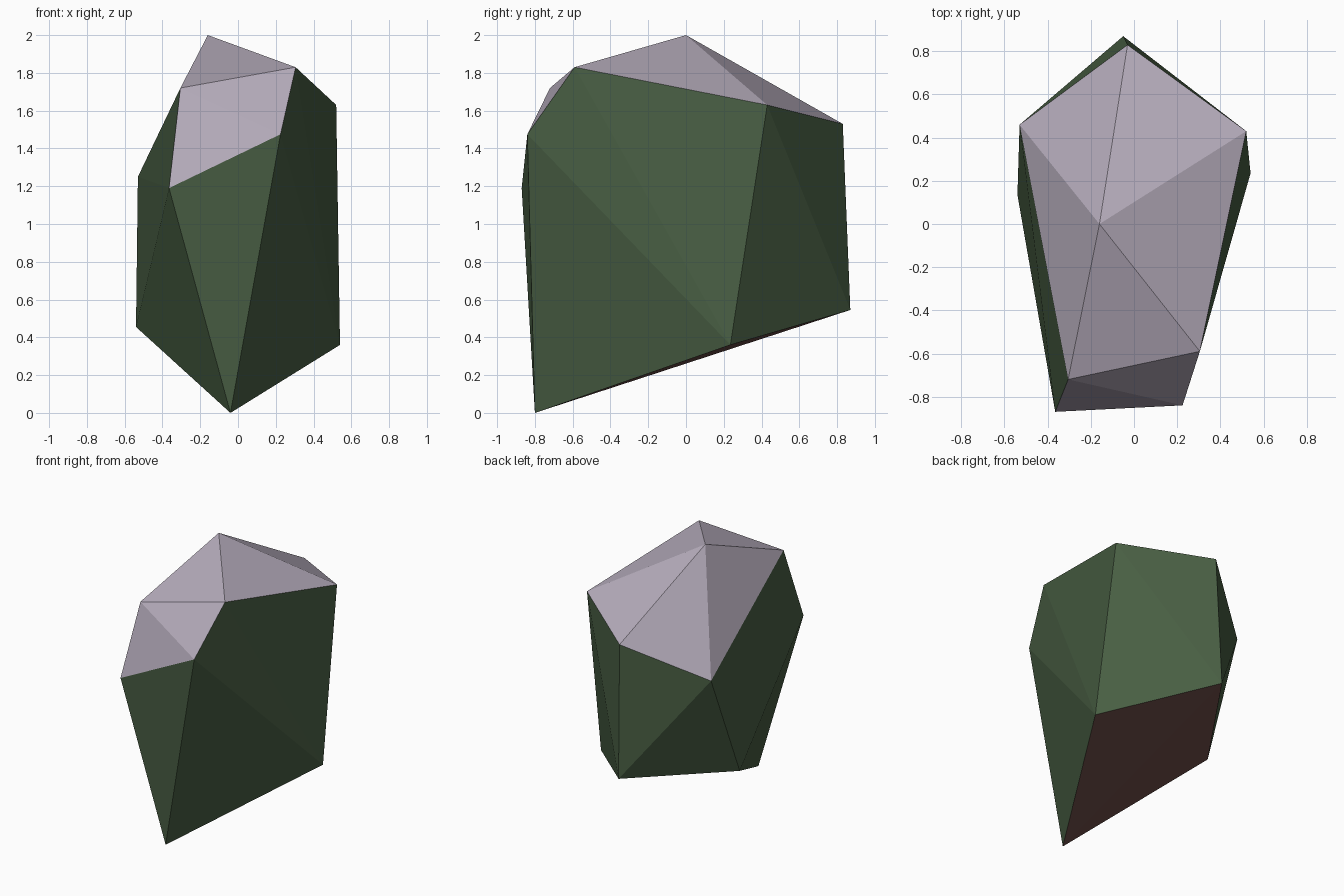
import bpy, bmesh

if "Cube" in bpy.data.objects:
    bpy.data.objects.remove(bpy.data.objects["Cube"])


def material(name, rgb):
    # sRGB 0-255 to linear diffuse colour
    m = bpy.data.materials.new(name)
    m.diffuse_color = [((c / 255 + 0.055) / 1.055) ** 2.4 for c in rgb] + [1]
    m.use_nodes = True
    m.node_tree.nodes["Principled BSDF"].inputs["Base Color"].default_value = m.diffuse_color
    return m


# Corner points of the faceted boulder
points = {
    # cap
    "peak": (-0.16, 0.0, 2.0),
    "front_r": (0.305, -0.59, 1.83), "front_l": (-0.305, -0.72, 1.72),
    "brow_r": (0.225, -0.84, 1.475), "brow_l": (-0.365, -0.87, 1.19),
    "side_r": (0.52, 0.43, 1.63), "side_l": (-0.53, 0.46, 1.25),
    "back": (-0.03, 0.83, 1.53),
    # base
    "toe": (-0.04, -0.80, 0.0), "base_r": (0.54, 0.235, 0.36),
    "base_l": (-0.54, 0.135, 0.455), "heel": (-0.05, 0.87, 0.545),
}

# Facets grouped by colour: pale stone cap, mossy sides, earthy underside
facets = [
    ["peak front_l front_r", "peak front_r side_r", "peak side_r back",
     "peak back side_l", "peak side_l front_l",
     "front_l brow_l brow_r", "front_l brow_r front_r"],
    ["brow_l toe brow_r", "brow_r toe base_r", "brow_r base_r front_r",
     "front_r base_r side_r", "side_r base_r heel", "side_r heel back",
     "back heel side_l", "side_l heel base_l", "side_l base_l brow_l",
     "side_l brow_l front_l", "brow_l base_l toe"],
    ["toe heel base_r", "toe base_l heel"],
]

bm = bmesh.new()
verts = {k: bm.verts.new(p) for k, p in points.items()}
for index, group in enumerate(facets):
    for names in group:
        face = bm.faces.new([verts[n] for n in names.split()])
        face.material_index = index
bmesh.ops.recalc_face_normals(bm, faces=bm.faces)

mesh = bpy.data.meshes.new("boulder")
bm.to_mesh(mesh)
bm.free()
for name, rgb in (("pale stone", (180, 171, 186)), ("moss green", (72, 94, 67)),
                  ("earth brown", (105, 73, 69))):
    mesh.materials.append(material(name, rgb))
boulder = bpy.data.objects.new("boulder", mesh)
bpy.context.collection.objects.link(boulder)
